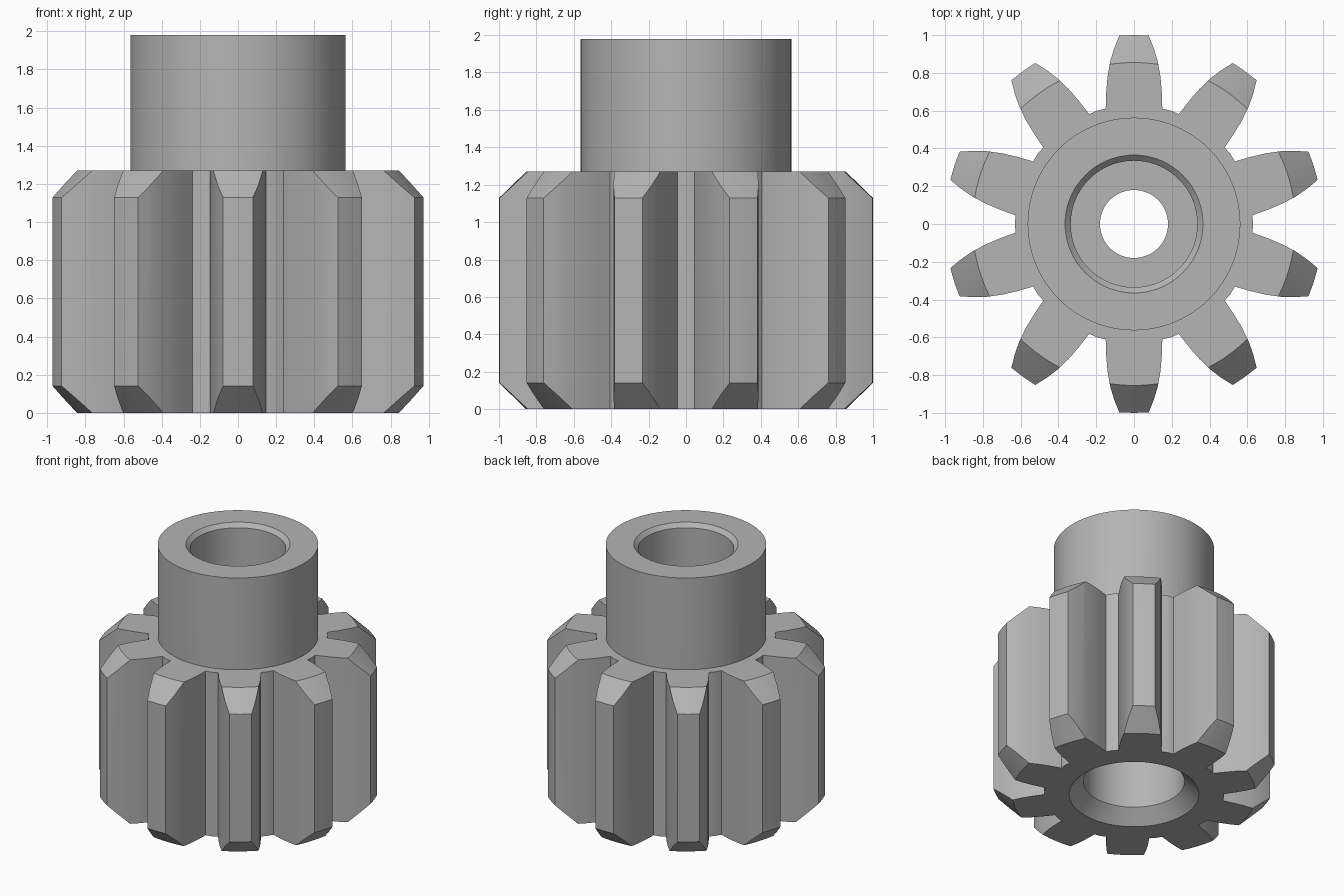
import bpy, bmesh, math

cube = bpy.data.objects.get("Cube")
if cube:
    bpy.data.objects.remove(cube, do_unlink=True)

TEETH = 10
GEAR_TOP = 1.27
TOP = 1.98

steel = bpy.data.materials.new("grey_steel")
steel.use_nodes = True
GREY = (0.46, 0.46, 0.46, 1)
steel.diffuse_color = GREY
steel.node_tree.nodes["Principled BSDF"].inputs["Base Color"].default_value = GREY


def finish(name, bm):
    bmesh.ops.recalc_face_normals(bm, faces=bm.faces)
    mesh = bpy.data.meshes.new(name)
    bm.to_mesh(mesh)
    bm.free()
    mesh.materials.append(steel)
    obj = bpy.data.objects.new(name, mesh)
    bpy.context.collection.objects.link(obj)
    return obj


def lathe(name, profile, steps=96):
    """Turn a (radius, height) profile that starts and ends on the axis."""
    bm = bmesh.new()
    verts = [bm.verts.new((r, 0, z)) for r, z in profile]
    edges = [bm.edges.new(pair) for pair in zip(verts, verts[1:])]
    bmesh.ops.spin(bm, geom=verts + edges, axis=(0, 0, 1), cent=(0, 0, 0),
                   angle=math.tau, steps=steps, use_duplicate=False)
    bmesh.ops.remove_doubles(bm, verts=bm.verts, dist=1e-4)
    return finish(name, bm)


def toothed_prism(name, flank, z0, z1):
    """Extrude the gear outline; flank lists (height, half width) root to tip."""
    right = [(math.hypot(h, w), math.atan2(w, h)) for h, w in flank]
    tooth = [(r, -a) for r, a in right] + [(flank[-1][0] + 0.003, 0)]
    tooth += [(r, a) for r, a in reversed(right)]
    pitch = math.tau / TEETH
    tooth.append((right[0][0] + 0.003, pitch / 2))   # middle of the root land
    bm = bmesh.new()
    outline = []
    for i in range(TEETH):
        for r, a in tooth:
            t = math.pi / 2 + i * pitch + a
            outline.append(bm.verts.new((r * math.cos(t), r * math.sin(t), z0)))
    face = bm.faces.new(outline)
    new = bmesh.ops.extrude_face_region(bm, geom=[face])["geom"]
    moved = [v for v in new if isinstance(v, bmesh.types.BMVert)]
    bmesh.ops.translate(bm, verts=moved, vec=(0, 0, z1 - z0))
    return finish(name, bm)


def combine(target, other, operation):
    mod = target.modifiers.new(operation.lower(), 'BOOLEAN')
    mod.operation = operation
    mod.solver = 'EXACT'
    mod.object = other
    bpy.context.view_layer.objects.active = target
    bpy.ops.object.modifier_apply(modifier=mod.name)
    bpy.data.objects.remove(other, do_unlink=True)


# Toothed body
flank = [(0.61, 0.15), (0.70, 0.147), (0.78, 0.14), (0.86, 0.126),
         (0.93, 0.105), (0.997, 0.078)]
gear = toothed_prism("pinion_gear", flank, -0.1, GEAR_TOP + 0.1)

# Conical tip chamfers at both ends
envelope = lathe("tip_envelope", [
    (0, 0), (0.855, 0), (1.03, 0.17), (1.03, GEAR_TOP - 0.17),
    (0.855, GEAR_TOP), (0, GEAR_TOP)])
combine(gear, envelope, 'INTERSECT')

# Plain hub above the teeth
hub = lathe("hub", [(0, 0.4), (0.563, 0.4), (0.563, TOP), (0, TOP)])
combine(gear, hub, 'UNION')

# Stepped bore: wide chamfer below, inner collar, small chamfer above
bore = lathe("bore", [
    (0, -0.1), (0.555, -0.1), (0.355, 0.1), (0.355, 0.8), (0.18, 0.8),
    (0.18, 1.0), (0.335, 1.0), (0.335, TOP - 0.03), (0.395, TOP + 0.03),
    (0, TOP + 0.03)])
combine(gear, bore, 'DIFFERENCE')

bpy.ops.object.select_all(action='DESELECT')
gear.select_set(True)
bpy.context.view_layer.objects.active = gear
bpy.ops.object.shade_smooth_by_angle(angle=math.radians(20))
